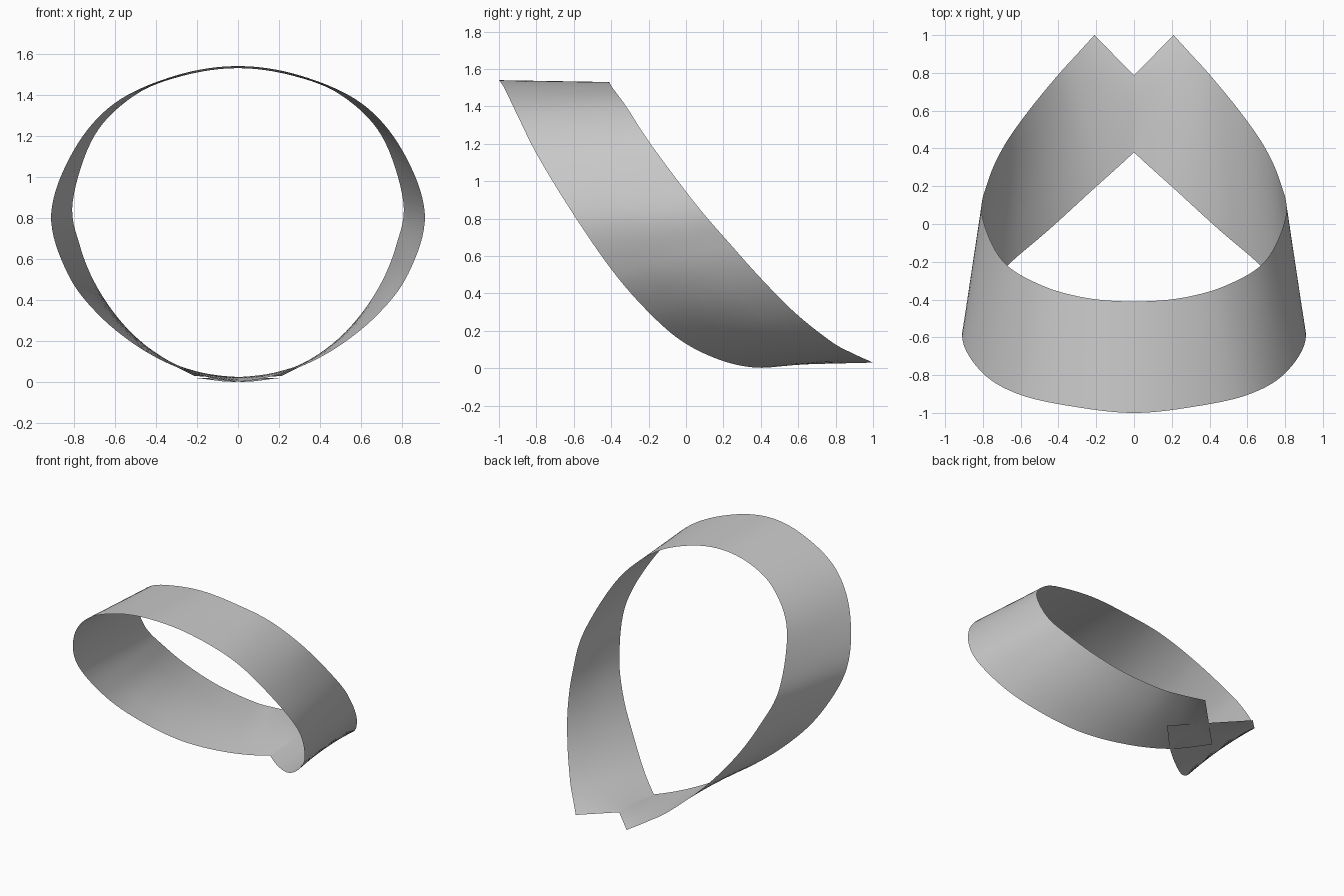
import bpy
from mathutils import Vector

if "Cube" in bpy.data.objects:
    bpy.data.objects.remove(bpy.data.objects["Cube"])

# Half of the ribbon, from the top of the loop to one tail: front edge, back edge
half = [
    ((0, -1, 1.54), (0, -.41, 1.53)),
    ((.30, -.97, 1.495), (.26, -.39, 1.495)),
    ((.60, -.905, 1.36), (.50, -.32, 1.40)),
    ((.80, -.79, 1.13), (.70, -.19, 1.20)),
    ((.91, -.60, .82), (.805, .05, .88)),
    ((.83, -.40, .53), (.77, .235, .665)),
    ((.67, -.22, .32), (.69, .41, .47)),
    ((.45, -.03, .15), (.565, .59, .29)),
    ((.22, .18, .045), (.41, .78, .14)),
    ((0, .38, .003), (.31, .89, .08)),
    ((-.20, .585, .02), (.21, 1, .03)),
]
STEPS, ACROSS = 8, 4


def flip(p):
    return (-p[0], p[1], p[2])


def smooth_path(points):
    """Curve passing through all the points."""
    p = [Vector(q) for q in points]
    p = [2 * p[0] - p[1]] + p + [2 * p[-1] - p[-2]]
    out = []
    for i in range(1, len(p) - 2):
        a, b, c, d = p[i - 1:i + 3]
        for k in range(STEPS):
            t = k / STEPS
            out.append(.5 * (2 * b + (c - a) * t + (2 * a - 5 * b + 4 * c - d) * t ** 2
                             + (3 * b - a - 3 * c + d) * t ** 3))
    out.append(p[-2])
    return out


# Mirror the half so the strip runs from tail to tail
full = [(flip(a), flip(b)) for a, b in half[:0:-1]] + half
front = smooth_path([a for a, b in full])
back = smooth_path([b for a, b in full])

# Ribbon sheet stretched between both edges
verts = [a.lerp(b, j / ACROSS) for a, b in zip(front, back) for j in range(ACROSS + 1)]
for v in verts:
    v.z = max(v.z, 0)
n = ACROSS + 1
faces = [(i * n + j, i * n + j + 1, (i + 1) * n + j + 1, (i + 1) * n + j)
         for i in range(len(front) - 1) for j in range(ACROSS)]
mesh = bpy.data.meshes.new("ribbon_loop")
mesh.from_pydata(verts, [], faces)
mesh.shade_smooth()
ribbon = bpy.data.objects.new("ribbon_loop", mesh)
bpy.context.collection.objects.link(ribbon)
